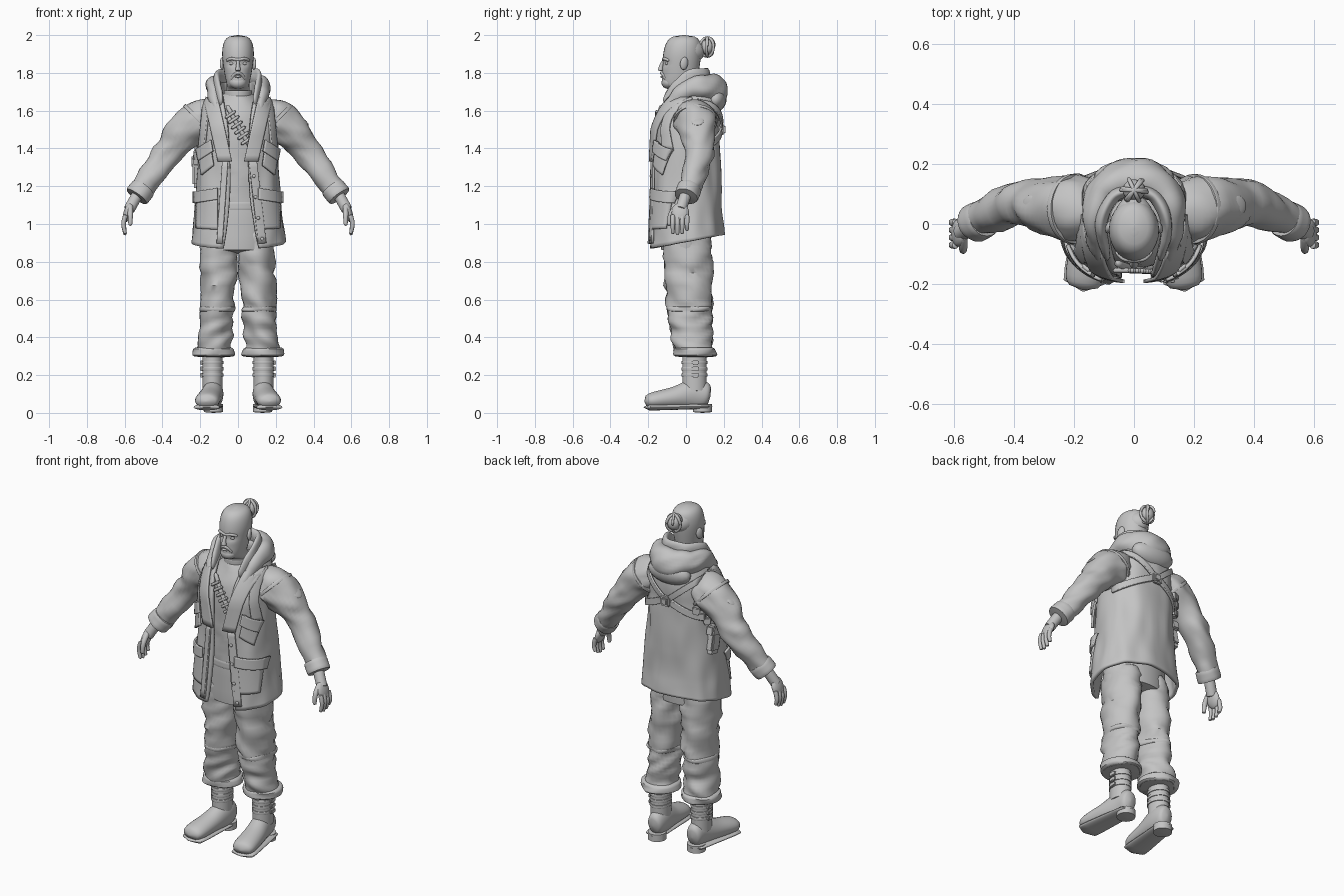
import bpy, bmesh
from math import sin, cos, pi, asin, exp, copysign, radians
from mathutils import Vector, Euler, noise

if "Cube" in bpy.data.objects:
    bpy.data.objects.remove(bpy.data.objects["Cube"])

GREY = (.55, .55, .55, 1)
clay = bpy.data.materials.new("clay_grey")
clay.use_nodes = True
clay.diffuse_color = GREY
clay.node_tree.nodes["Principled BSDF"].inputs["Base Color"].default_value = GREY

ACROSS, DEEP, UPWARD = Vector((1, 0, 0)), Vector((0, 1, 0)), Vector((0, 0, 1))
SIDES = (-1, 1)


def finish(name, bm, thickness=0, solidify_offset=0, recalculate=True):
    """Turn a bmesh into a smooth shaded object, optionally thickened."""
    if recalculate:
        bmesh.ops.recalc_face_normals(bm, faces=bm.faces)
    mesh = bpy.data.meshes.new(name)
    bm.to_mesh(mesh)
    bm.free()
    mesh.materials.append(clay)
    part = bpy.data.objects.new(name, mesh)
    bpy.context.collection.objects.link(part)
    bpy.ops.object.select_all(action='DESELECT')
    part.select_set(True)
    bpy.context.view_layer.objects.active = part
    bpy.ops.object.shade_smooth_by_angle(angle=radians(45))
    if thickness:
        modifier = part.modifiers.new("thickness", 'SOLIDIFY')
        modifier.thickness = thickness
        modifier.offset = solidify_offset


def spline(rows, steps):
    """Catmull-Rom interpolation through rows of numbers."""
    out = []
    last = len(rows) - 1
    for i in range(last):
        before, start, end, after = (rows[max(0, min(last, i + k))] for k in (-1, 0, 1, 2))
        for step in range(steps):
            t = step / steps
            out.append([q + t * (r - p + t * (2 * p - 5 * q + 4 * r - w + t * (3 * (q - r) + w - p))) / 2
                        for p, q, r, w in zip(before, start, end, after)])
    return out + [list(rows[-1])]


def skin(bm, rings, closed):
    """Bridge a list of point rings, capping the ends of closed ones."""
    verts = [[bm.verts.new(point) for point in ring] for ring in rings]
    count = len(verts[0])
    for lower, upper in zip(verts, verts[1:]):
        for j in range(count if closed else count - 1):
            k = (j + 1) % count
            bm.faces.new((lower[j], lower[k], upper[k], upper[j]))
    if closed:
        bm.faces.new(verts[0])
        bm.faces.new(verts[-1])


def tube(name, path, radius, depth=1, up=DEEP, flat=False, ends=12, fold=0, side=1, shape=None):
    """Elliptic tube with rounded ends; radius and depth ratio may vary along the path."""
    radii = radius if isinstance(radius, tuple) else [radius] * len(path)
    ratios = depth if isinstance(depth, tuple) else [depth] * len(path)
    rows = spline([(*point, r, r * d) for point, r, d in zip(path, radii, ratios)], 8)
    last = len(rows) - 1
    rings = []
    for i, (x, y, z, wide, deep) in enumerate(rows):
        tangent = Vector(rows[min(i + 1, last)][:3]) - Vector(rows[max(i - 1, 0)][:3])
        tangent = UPWARD if flat else tangent.normalized()
        u = up.cross(tangent).normalized()
        v = tangent.cross(u)
        rounding = max(.05, (1 - abs(2 * i / last - 1) ** ends) ** .5)
        ring = []
        for j in range(28):
            a = 2 * pi * j / 28
            spoke = (u * cos(a) * wide + v * sin(a) * deep) * rounding
            p = Vector((x, y, z)) + spoke
            if fold:
                crease = noise.noise(Vector((p.x * 9, p.y * 9 + side, p.z * 20 + p.x * 8)))
                p += spoke.normalized() * fold * crease * rounding
            if shape:
                p = shape(p)
            p.x *= side
            ring.append(p)
        rings.append(ring)
    bm = bmesh.new()
    skin(bm, rings, closed=True)
    finish(name, bm)


def place(name, bm, location, size, turn):
    """Scale, turn and move a unit primitive."""
    bmesh.ops.scale(bm, vec=size, verts=bm.verts)
    bmesh.ops.rotate(bm, matrix=Euler(turn).to_matrix(), verts=bm.verts)
    bmesh.ops.translate(bm, vec=location, verts=bm.verts)
    finish(name, bm)


def blob(name, location, size, turn=(0, 0, 0)):
    bm = bmesh.new()
    bmesh.ops.create_uvsphere(bm, u_segments=20, v_segments=12, radius=1)
    place(name, bm, location, size, turn)


def box(name, location, size, turn=(0, 0, 0)):
    bm = bmesh.new()
    bmesh.ops.create_cube(bm, size=1)
    bmesh.ops.bevel(bm, geom=bm.edges[:], offset=.15, segments=2, affect='EDGES')
    place(name, bm, location, size, turn)


# Coat shape rules: flared skirt, rounded shoulders, front opening
HEM, NECK, SQUARE = .87, 1.72, .85


def coat_size(z):
    z = min(z, NECK)
    flare = ((NECK - z) / (NECK - HEM)) ** 2
    rise = max(0, z - 1.5)
    taper = (1 - (rise / .27) ** 2) ** .5
    return (.2 + .05 * flare) * taper, (.175 + .025 * flare) * taper, rise / 5


def coat_opening(z):
    half = .05 + (z - 1.3) ** 2 / 4
    shift = .02 * (NECK - z)
    return shift - half, shift + half


def coat_angle(x, z):
    return copysign(asin(min(1, abs(x) / coat_size(z)[0]) ** (1 / SQUARE)), x)


def coat_point(angle, z, lift=0):
    wide, deep, middle = coat_size(z)
    s, c = sin(angle), cos(angle)
    x = copysign(abs(s) ** SQUARE, s) * (wide + lift)
    y = middle - copysign(abs(c) ** SQUARE, c) * (deep + lift)
    raised_hem = (y + .2) * max(0, 1.05 - z)
    return Vector((x, y, min(z, NECK) + raised_hem))


rings = []
for i in range(41):
    z = HEM + (NECK - HEM) * i / 40
    left, right = coat_opening(z)
    start, end = coat_angle(right, z), 2 * pi + coat_angle(left, z)
    ring = []
    for j in range(65):
        p = coat_point(start + (end - start) * j / 64, z)
        outward = Vector((p.x, p.y, 0)).normalized()
        ring.append(p + outward * noise.noise(Vector((p.x * 13, p.y * 13, p.z * 5))) * .012)
    rings.append(ring)
coat = bmesh.new()
skin(coat, rings, closed=False)
finish("coat_body", coat, thickness=.018, solidify_offset=-1, recalculate=False)


def patch(name, x, z, width, height, lean=0, slope=0, side=1, back=False, lift=.01):
    """Plate lying on the coat; lean shifts its top sideways, slope lifts its outer end."""
    rows = []
    for i in range(11):
        b = i / 10 - .5
        row = []
        for j in range(11):
            a = j / 10 - .5
            level = z + b * height + a * slope
            angle = coat_angle(side * (x + a * width + b * lean), level)
            row.append(coat_point(pi - angle if back else angle, level, lift))
        rows.append(row)
    bm = bmesh.new()
    skin(bm, rows, closed=False)
    finish(name, bm, thickness=.012)


# Coat edges, buttons, lapels, pockets and harness
patch("button_placket", x=.1, z=1.12, width=.04, height=.45, lean=-.05, lift=.005)
patch("plain_placket", x=.08, z=1.12, width=.03, height=.45, lean=-.03, side=-1, lift=.005)
for i in range(5):
    z = .92 + i / 9
    x = coat_opening(z)[1] + .02
    blob("button", coat_point(coat_angle(x, z), z, .012), (.009, .006, .009))
for side in SIDES:
    patch("lapel", x=.1, z=1.5, width=.07, height=.34, lean=.07, side=side, lift=.012)
    patch("hip_pocket", x=.16, z=1.05, width=.11, height=.16, side=side, lift=.005)
    patch("hip_flap", x=.16, z=1.15, width=.12, height=.06, slope=-.02, side=side, lift=.015)
    patch("chest_pocket", x=.16, z=1.35, width=.06, height=.13, lean=.02, slope=-.05, side=side, lift=.015)
    patch("chest_flap", x=.16, z=1.39, width=.07, height=.06, lean=.01, slope=-.05, side=side, lift=.022)
    patch("front_strap", x=.17, z=1.53, width=.03, height=.28, lean=-.03, side=side)
    patch("upper_back_strap", x=.08, z=1.57, width=.16, height=.04, slope=.14, side=side, back=True)
    patch("lower_back_strap", x=.1, z=1.46, width=.2, height=.04, slope=-.1, side=side, back=True)
box("back_buckle", coat_point(pi, 1.5, .016), (.06, .02, .06))
box("back_buckle_plate", coat_point(pi, 1.5, .026), (.035, .015, .035))

# Side holster and the small pouches behind it
tilt = (.2, 0, 0)
box("holster", (-.22, .05, 1.27), (.04, .08, .15), tilt)
box("holster_flap", (-.22, .05, 1.33), (.05, .09, .06), tilt)
tube("holster_grip", [(-.22, .03, 1.33), (-.22, .01, 1.39)], .015, depth=1.4)
for i in range(3):
    box("strap_pouch", coat_point(-2 - i / 6, 1.4 + i / 30, .016), (.04, .035, .045), (0, 0, .5))

# Shirt, belt and hips under the coat
tube("shirt", [(0, 0, 1.09), (0, 0, 1.3), (0, .01, 1.55), (0, .01, 1.7)], (.17, .175, .17, .07),
     depth=(.8, .82, .87, 1.1), flat=True, ends=99, fold=.008)
tube("neckband", [(0, 0, 1.67), (0, 0, 1.71)], .075, depth=1.1)
tube("hips", [(0, 0, .84), (0, 0, 1.12)], .19, depth=.7)
tube("belt", [(0, 0, 1.07), (0, 0, 1.12)], .176, depth=.8)

# Ammunition sling across the chest
tube("chest_sling", [(-.06, -.13, 1.63), (0, -.15, 1.52), (.07, -.15, 1.4)], .012)
along = Vector((.03, 0, .02))
for i in range(6):
    centre = Vector((-.04, -.155, 1.58)).lerp((.045, -.158, 1.44), i / 5)
    tube("cartridge", [centre - along, centre + along], .008)


def mirrored(half):
    """Continue a path that ends on the centre line to the other side."""
    return half + [(-x, y, z) for x, y, z in half[-2::-1]]


# Collar and hood
tube("hood_roll", mirrored([(.11, -.13, 1.58), (.13, 0, 1.71), (.1, .11, 1.72), (0, .15, 1.71)]),
     (.025, .04, .055, .07, .055, .04, .025), depth=1.25, up=UPWARD, fold=.012)
tube("collar", mirrored([(.09, -.11, 1.63), (.11, 0, 1.76), (.07, .09, 1.78), (0, .11, 1.78)]),
     .019, depth=2.3, up=UPWARD, fold=.006)
blob("hood_drape", (0, .155, 1.66), (.135, .06, .07), (-.2, 0, 0))


def hollow_eyes(p):
    if p.y < -.03:
        across, upward = (abs(p.x) - .033) / .02, (p.z - 1.85) / .014
        p.y += .014 * exp(-across ** 2 - upward ** 2)
    return p


# Head and face
tube("head", [(0, .01, 1.6), (0, 0, 1.7), (0, -.035, 1.74), (0, -.03, 1.8), (0, -.02, 1.9), (0, -.01, 2)],
     (.065, .063, .06, .072, .085, .085), depth=(1, 1.05, 1.45, 1.33, 1.2, 1.2),
     flat=True, ends=7, shape=hollow_eyes)
tube("nose", [(0, -.115, 1.87), (0, -.13, 1.84), (0, -.135, 1.81)], (.008, .01, .016))
tube("brow", mirrored([(.06, -.09, 1.865), (.035, -.115, 1.875), (0, -.12, 1.87)]), .008, up=UPWARD)
tube("moustache", mirrored([(.035, -.105, 1.765), (.02, -.12, 1.79), (0, -.13, 1.8)]), .008, up=UPWARD)
blob("beard", (0, -.09, 1.75), (.046, .04, .035), (.2, 0, 0))
blob("lower_lip", (0, -.127, 1.78), (.02, .008, .006))
blob("slicked_hair", (0, 0, 1.925), (.07, .1, .073), (-.25, 0, 0))
for side in SIDES:
    blob("eye", (side * .033, -.1, 1.85), (.013, .01, .009))
    blob("ear", (side * .083, -.01, 1.85), (.012, .022, .034), (-.15, 0, side * .35))

# Hair bun with loose looping strands
bun = Vector((0, .113, 1.937))
blob("hair_bun", bun, (.038, .036, .042))
tube("hair_tie", [(0, .06, 1.925), (0, .09, 1.93)], .028, up=UPWARD)
for k in range(5):
    outward = Vector((cos(k), sin(k), 0))
    turns = [j * pi / 6 for j in range(12)]
    tube("bun_strand", [bun + .043 * cos(a) * outward + .05 * sin(a) * UPWARD for a in turns],
         .007, up=outward.cross(UPWARD))

for side in SIDES:
    # Sleeve, cuff and shoulder badge
    tube("sleeve", [(.12, .05, 1.57), (.2, .05, 1.55), (.29, .06, 1.48), (.38, .07, 1.36), (.53, .01, 1.16)],
         (.08, .11, .095, .075, .058), ends=30, fold=.016, side=side)
    tube("armhole_seam", [(.195, .05, 1.555), (.21, .05, 1.54)], .117, side=side)
    tube("cuff", [(.495, .02, 1.2), (.54, 0, 1.14)], .066, ends=8, fold=.006, side=side)
    blob("shoulder_badge", (side * .342, .06, 1.55), (.042, .036, .009), (0, side * .7, 0))

    # Hand with four fingers and a thumb
    tube("wrist", [(.53, 0, 1.16), (.58, -.03, 1.07)], .03, side=side)
    blob("palm", (side * .585, -.03, 1.06), (.021, .046, .055), (0, side * -.3, 0))
    for i in range(4):
        y, tip = -.07 + i / 40, .94 + .006 * (i - 1) ** 2
        tube("finger", [(.594, y, 1.05), (.606, y, 1), (.596, y, tip)], (.013, .012, .009), side=side)
    tube("thumb", [(.57, -.04, 1.1), (.57, -.08, 1.05), (.57, -.09, .99)], (.015, .014, .01), side=side)

    # Trouser leg with bunched hem
    tube("trouser_leg", [(.1, 0, .98), (.1, .01, .8), (.11, .02, .55), (.12, .03, .4), (.13, .05, .29)],
         (.09, .098, .088, .092, .105), depth=(1.3, 1.3, 1.35, 1.15, 1), flat=True, ends=30, fold=.022, side=side)
    tube("hem_gather", [(.13, .045, .35), (.13, .045, .295)], .112, ends=6, fold=.016, side=side)
    tube("knee_fold", [(.11, .02, .57), (.11, .02, .53)], .093, depth=1.3, ends=4, fold=.02, side=side)

    # Boot with sole, heel, straps and buckles
    tube("boot_shaft", [(.135, .045, .1), (.135, .045, .33)], .053, depth=1.2, ends=40, side=side)
    tube("boot_foot", [(.13, .13, .09), (.13, .05, .1), (.15, -.07, .08), (.17, -.22, .06)],
         (.045, .053, .062, .07), depth=(1.3, 1.5, .9, .6), up=UPWARD, ends=8, side=side)
    tube("boot_sole", [(.13, .14, .035), (.17, -.225, .03)], (.053, .074), depth=.25, up=UPWARD, ends=8, side=side)
    tube("boot_heel", [(.13, .087, 0), (.13, .087, .05)], .051, ends=60, side=side)
    for i in range(3):
        z = .19 + i / 30
        tube("boot_strap", [(.135, .045, z), (.135, .045, z + .02)], .058, depth=1.18, side=side)
        box("boot_buckle", (side * .193, .05, z + .01), (.015, .04, .024))
